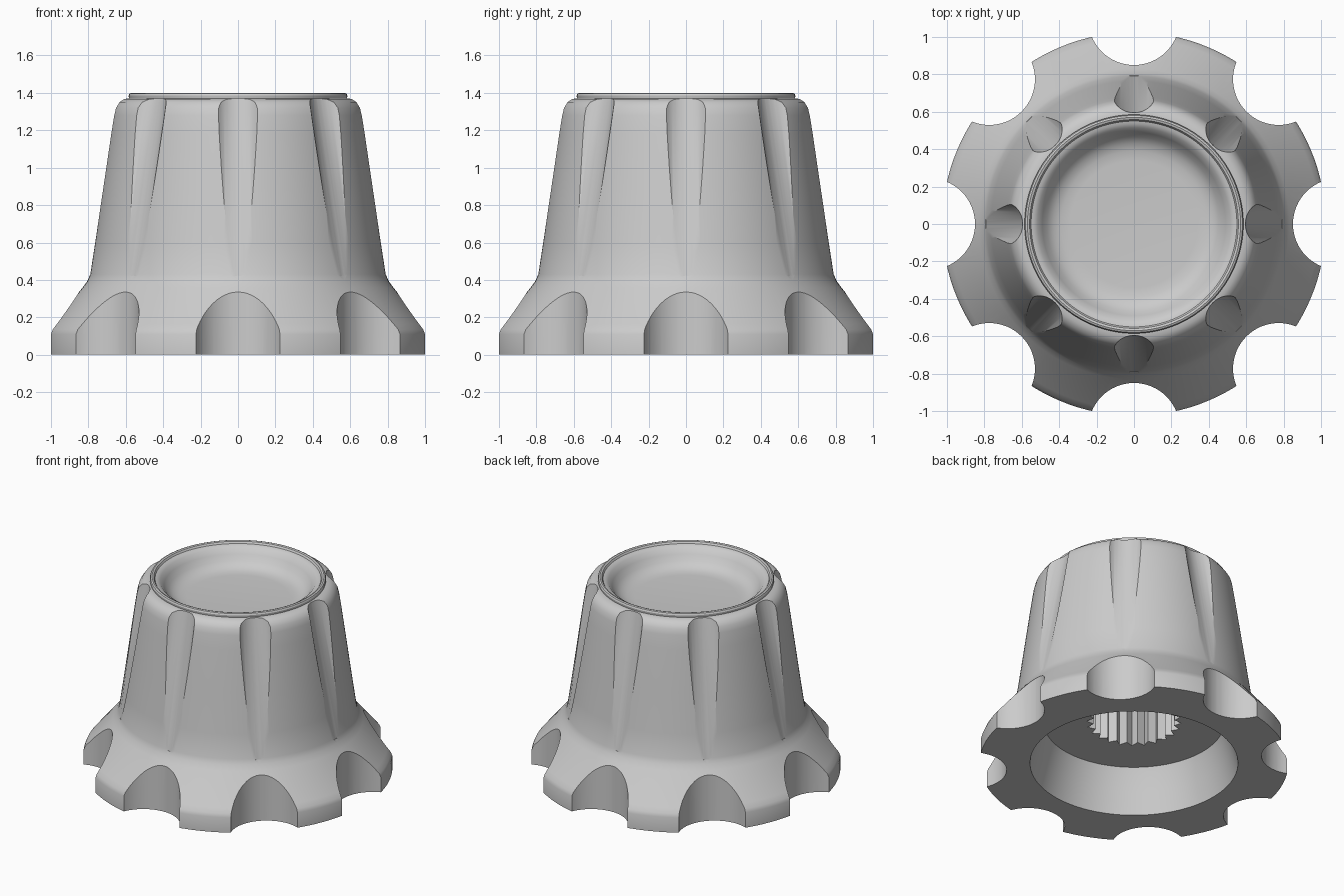
import bpy, bmesh, math
from mathutils import Matrix, Vector

cube = bpy.data.objects.get("Cube")
if cube:
    bpy.data.objects.remove(cube, do_unlink=True)

SEGMENTS = 128
COUNT = 8        # notches and flutes around the axis
TEETH = 24       # splines in the shaft socket

grey = bpy.data.materials.new("plain grey")
grey.use_nodes = True
grey.diffuse_color = (0.6, 0.6, 0.6, 1)
grey.node_tree.nodes["Principled BSDF"].inputs["Base Color"].default_value = (0.6, 0.6, 0.6, 1)


def finish(name, bm):
    bmesh.ops.recalc_face_normals(bm, faces=bm.faces)
    mesh = bpy.data.meshes.new(name)
    bm.to_mesh(mesh)
    bm.free()
    mesh.materials.append(grey)
    obj = bpy.data.objects.new(name, mesh)
    bpy.context.collection.objects.link(obj)
    return obj


def lathe(name, profile):
    """Spin a closed-off profile of (radius, height) about z."""
    bm = bmesh.new()
    rings = []
    for r, z in profile:
        rings.append([bm.verts.new((r * math.cos(a), r * math.sin(a), z))
                      for a in (math.tau * i / SEGMENTS for i in range(SEGMENTS))])
    for low, high in zip(rings, rings[1:]):
        for i in range(SEGMENTS):
            j = (i + 1) % SEGMENTS
            bm.faces.new((low[i], low[j], high[j], high[i]))
    bm.faces.new(rings[0])
    bm.faces.new(rings[-1])
    return finish(name, bm)


def ring_of_cylinders(name, radius, start, end):
    """Cylinders from start to end (radial distance, height), repeated round z."""
    a, b = Vector((start[0], 0, start[1])), Vector((end[0], 0, end[1]))
    tilt = (b - a).to_track_quat('Z', 'Y').to_matrix().to_4x4()
    bm = bmesh.new()
    for i in range(COUNT):
        turn = Matrix.Rotation(math.tau * i / COUNT, 4, 'Z')
        bmesh.ops.create_cone(bm, cap_ends=True, segments=64, radius1=radius, radius2=radius,
                              depth=(b - a).length,
                              matrix=turn @ Matrix.Translation((a + b) / 2) @ tilt)
    return finish(name, bm)


def spline_socket(name, inner, outer, low, high):
    """Toothed prism for the shaft socket."""
    bm = bmesh.new()
    points = []
    for i in range(TEETH * 2):
        r = outer if i % 2 else inner
        a = math.pi * i / TEETH
        points.append(bm.verts.new((r * math.cos(a), r * math.sin(a), low)))
    face = bm.faces.new(points)
    top = bmesh.ops.extrude_face_region(bm, geom=[face])["geom"]
    bmesh.ops.translate(bm, vec=(0, 0, high - low),
                        verts=[v for v in top if isinstance(v, bmesh.types.BMVert)])
    return finish(name, bm)


def cut(body, cutter):
    cutter.hide_render = True
    mod = body.modifiers.new(cutter.name, 'BOOLEAN')
    mod.operation, mod.solver, mod.object = 'DIFFERENCE', 'EXACT', cutter
    bpy.context.view_layer.objects.active = body
    bpy.ops.object.modifier_apply(modifier=mod.name)
    bpy.data.objects.remove(cutter, do_unlink=True)


# Knob body: hollow skirt, flare, tapered grip, rim bead and dished top
cavity = [(0.60, 0.315), (0.62, 0.26), (0.65, 0.15), (0.69, 0)]
skirt = [(1.025, 0), (1.025, 0.11), (1.015, 0.135), (0.99, 0.165), (0.83, 0.36), (0.805, 0.395)]
grip = [(0.79, 0.43), (0.765, 0.6), (0.725, 0.89), (0.685, 1.18), (0.67, 1.28),
        (0.66, 1.32), (0.64, 1.35), (0.61, 1.368), (0.583, 1.37)]
rim = [(0.585, 1.385), (0.58, 1.396), (0.57, 1.4), (0.558, 1.396), (0.55, 1.383)]
dish = [(0.535, 1.38), (0.515, 1.368), (0.49, 1.335), (0.465, 1.295), (0.43, 1.268), (0.39, 1.254), (0.34, 1.25)]
knob = lathe("knob_body", cavity + skirt + grip + rim + dish)

# Finger notches in the skirt, tapering flutes in the grip, splined socket below
cut(knob, ring_of_cylinders("skirt_notches", 0.244, (1.094, -0.1), (1.094, 0.4)))
slope, foot, head = 0.206, 0.45, 1.5
axis = lambda z: (0.738 + slope * (1.37 - z), z)
cut(knob, ring_of_cylinders("grip_flutes", 0.14, axis(foot), axis(head)))
cut(knob, spline_socket("shaft_socket", 0.27, 0.315, 0.2, 1.0))

bpy.ops.object.select_all(action='DESELECT')
knob.select_set(True)
bpy.context.view_layer.objects.active = knob
bpy.ops.object.shade_smooth_by_angle(angle=math.radians(32))
